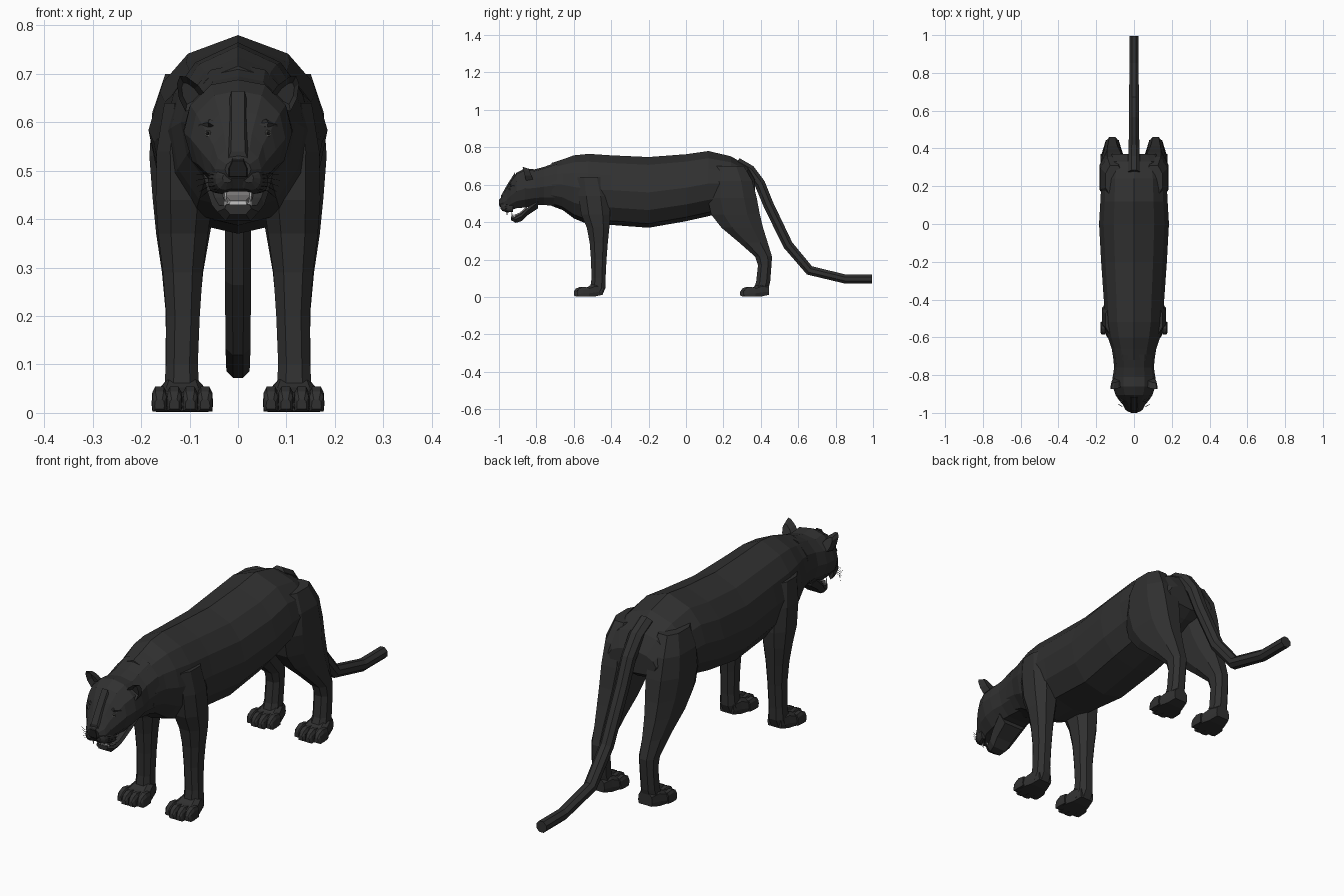
import bpy, bmesh, math
from mathutils import Vector


def material(name, r, g, b):
    m = bpy.data.materials.new(name)
    m.diffuse_color = (r, g, b, 1)
    return m


FUR = material("black fur", 0.030, 0.030, 0.030)
DARK = material("nose black", 0.012, 0.012, 0.012)
TEETH = material("tooth grey", 0.55, 0.55, 0.55)
MOUTH = material("tongue grey", 0.20, 0.19, 0.19)
EYE = material("eye grey", 0.12, 0.12, 0.11)


def loft(name, rings, mat):
    """Skin a list of equal rings of points and cap both ends."""
    bm = bmesh.new()
    loops = [[bm.verts.new(p) for p in ring] for ring in rings]
    n = len(loops[0])
    for a, b in zip(loops, loops[1:]):
        for i in range(n):
            j = (i + 1) % n
            bm.faces.new((a[i], a[j], b[j], b[i]))
    bm.faces.new(loops[0])
    bm.faces.new(loops[-1])
    bmesh.ops.recalc_face_normals(bm, faces=bm.faces)
    me = bpy.data.meshes.new(name)
    bm.to_mesh(me)
    bm.free()
    me.materials.append(mat)
    ob = bpy.data.objects.new(name, me)
    bpy.context.collection.objects.link(ob)
    return ob


def section(half, y, top, bottom, w, x=0):
    """Upright ring at y from half a profile of (x fraction, z fraction)."""
    full = half + [(-a, b) for a, b in reversed(half) if a > 0]
    return [(x + a * w, y, bottom + b * (top - bottom)) for a, b in full]


def oct_ring(x0, x1, y0, y1, z, tilt=0):
    """Level bevelled ring filling a box in x and y; tilt lifts its back."""
    cx, cy, rx, ry = (x0 + x1) / 2, (y0 + y1) / 2, (x1 - x0) / 2, (y1 - y0) / 2
    k = 0.48
    pts = [(1, -k), (1, k), (k, 1), (-k, 1), (-1, k), (-1, -k), (-k, -1), (k, -1)]
    return [(cx + a * rx, cy + b * ry, z + tilt * b) for a, b in pts]


def mirrored(s, rings):
    return [[(s * p[0], p[1], p[2]) for p in r] for r in rings]


def tube(name, path, radii, sides, mat):
    """Tube along a path, with sections square to it."""
    rings = []
    pts = [Vector(p) for p in path]
    for i, p in enumerate(pts):
        d = (pts[min(i + 1, len(pts) - 1)] - pts[max(i - 1, 0)]).normalized()
        u = d.cross(Vector((1, 0, 0)) if abs(d.x) < 0.9 else Vector((0, 0, 1))).normalized()
        v = d.cross(u)
        rings.append([p + radii[i] * (math.cos(t) * u + math.sin(t) * v)
                      for t in [2 * math.pi * (k + 0.5) / sides for k in range(sides)]])
    return loft(name, rings, mat)


# torso with neck base
TORSO = [(0, 1), (.58, .89), (.87, .72), (1, .5), (.9, .25), (.58, .06), (0, 0)]
loft("torso", [section(TORSO, *r) for r in [
    (-.72, .716, .487, .108), (-.66, .735, .465, .118), (-.60, .757, .42, .138),
    (-.52, .765, .387, .153), (-.40, .757, .385, .160), (-.20, .748, .370, .174),
    (0, .763, .405, .185), (.12, .78, .432, .178), (.24, .752, .46, .172),
    (.33, .70, .50, .155), (.37, .63, .53, .115)]], FUR)

# neck and skull, tapering to the muzzle
HEAD = [(0, 1), (.5, .95), (.88, .75), (1, .48), (.85, .2), (.5, 0)]
loft("head", [section(HEAD, *r) for r in [
    (-.69, .72, .485, .112), (-.76, .695, .492, .105), (-.81, .682, .490, .113),
    (-.86, .688, .478, .112), (-.905, .665, .475, .098), (-.935, .625, .465, .078),
    (-.958, .585, .457, .058), (-.978, .548, .462, .048), (-.996, .522, .485, .027)]], FUR)

# raised nose bridge and nose pad
BAR = [(.6, 1), (1, .5), (1, 0)]
loft("nose_bridge", [section(BAR, *r) for r in [
    (-.915, .665, .60, .022), (-.955, .602, .54, .022), (-.99, .540, .49, .024)]], FUR)
loft("nose", [section(BAR, *r) for r in [
    (-.98, .535, .485, .024), (-1.0, .520, .488, .018)]], DARK)

# lower jaw, tongue and teeth
JAW = [(.9, 1), (1, .6), (.6, 0)]
loft("lower_jaw", [section(JAW, *r) for r in [
    (-.79, .53, .475, .075), (-.85, .475, .435, .064), (-.88, .445, .405, .054),
    (-.91, .428, .396, .043), (-.935, .430, .410, .027)]], FUR)
loft("tongue", [section(JAW, *r) for r in [
    (-.85, .485, .46, .034), (-.89, .450, .43, .03), (-.918, .440, .42, .02)]], MOUTH)
loft("lower_teeth", [section(JAW, *r) for r in [
    (-.922, .440, .42, .022), (-.932, .438, .42, .018)]], TEETH)
for s, side in ((-1, "left"), (1, "right")):
    tube(side + "_upper_fang", [(s * .027, -.96, .475), (s * .025, -.957, .435)],
         [.007, .001], 5, TEETH)
    tube(side + "_lower_fang", [(s * .024, -.925, .42), (s * .026, -.933, .455)],
         [.006, .001], 5, TEETH)

    # cheeks of the muzzle
    loft(side + "_muzzle_pad", mirrored(s, [section(TORSO, *r) for r in [
        (-.925, .515, .455, .012, .05), (-.955, .515, .452, .023, .034),
        (-.982, .508, .460, .022, .025), (-.993, .495, .475, .010, .022)]]), FUR)

    # eyes set in the slope of the face
    tube(side + "_eye", [(s * .055, -.925, .576), (s * .063, -.944, .577)],
         [.012, .006], 8, EYE)
    tube(side + "_pupil", [(s * .0625, -.943, .577), (s * .064, -.947, .577)],
         [.0045, .003], 6, DARK)
    tube(side + "_brow", [(s * .035, -.938, .59), (s * .058, -.934, .598),
                          (s * .08, -.915, .592)], [.006, .009, .004], 5, FUR)

    # rounded cupped ears
    outline = [(.066, .655), (.082, .676), (.106, .694), (.120, .696),
               (.126, .680), (.122, .650), (.108, .622), (.088, .632)]
    front = [(s * x, -.855 - .25 * (z - .62), z) for x, z in outline]
    hollow = [(s * (.102 + .6 * (x - .102)), -.836 - .15 * (z - .62),
               .66 + .6 * (z - .66)) for x, z in outline]
    back = [(s * (.098 + .75 * (x - .098)), -.818 - .30 * (z - .62),
             .65 + .75 * (z - .65)) for x, z in outline]
    loft(side + "_ear", [hollow, front, back], FUR)

    # whiskers
    for k in range(5):
        z = .488 - .006 * k
        tube(f"{side}_whisker_{k + 1}", [
            (s * .035, -.97, z), (s * .062, -.968, z + .006 - .003 * k),
            (s * (.090 - .003 * k), -.95, z + .004 - .006 * k)],
            [.001, .0008, .0004], 3, DARK)

    # front leg: shoulder down to ankle (z, y0, y1, x0, x1)
    loft(side + "_front_leg", mirrored(s, [
        oct_ring(x0, x1, y0, y1, z) for z, y0, y1, x0, x1 in [
            (.64, -.58, -.44, .07, .152), (.54, -.575, -.415, .06, .168),
            (.44, -.56, -.405, .052, .170), (.37, -.530, -.410, .062, .165),
            (.29, -.515, -.418, .073, .155), (.20, -.508, -.425, .079, .148),
            (.10, -.505, -.430, .083, .149), (.05, -.512, -.430, .080, .152),
            (.015, -.53, -.445, .075, .155)]]), FUR)

    # hind leg: haunch, thigh, hock and ankle
    loft(side + "_hind_leg", mirrored(s, [
        oct_ring(x0, x1, y0, y1, z, t) for z, y0, y1, x0, x1, t in [
            (.70, .15, .31, .06, .150, 0), (.62, .125, .355, .04, .177, 0),
            (.53, .115, .378, .03, .183, 0), (.44, .135, .395, .045, .176, 0),
            (.37, .190, .412, .058, .169, 0), (.29, .285, .437, .072, .157, 0),
            (.215, .370, .460, .079, .150, 0), (.17, .385, .457, .082, .149, 0),
            (.08, .375, .450, .083, .150, 0), (.04, .36, .44, .079, .153, 0),
            (.012, .35, .42, .076, .155, 0)]]), FUR)

    # paws with four toes each
    PAW = [(.55, 1), (.92, .75), (1, .3), (.9, 0)]
    for leg, y in (("front", -.6), ("hind", .29)):
        loft(f"{side}_{leg}_paw", [section(PAW, y + d, t, b, w, s * .115) for d, t, b, w in [
            (.03, .042, .004, .054), (.07, .052, .002, .060),
            (.115, .075, .003, .046), (.155, .065, .012, .034)]], FUR)
        for k, (dx, dy) in enumerate([(-.047, .016), (-.0165, 0), (.0165, 0), (.047, .016)]):
            loft(f"{side}_{leg}_toe_{k + 1}", [
                section(PAW, y + dy + d, t, b, w, s * .115 + dx) for d, t, b, w in [
                    (0, .028, .008, .010), (.010, .044, .003, .0155),
                    (.032, .054, .003, .0165), (.065, .050, .004, .014)]], FUR)

# tail hanging down and trailing back
tube("tail", [(0, .27, .715), (0, .34, .675), (0, .395, .605), (0, .44, .495),
              (0, .545, .278), (0, .66, .142), (0, .85, .096), (0, .995, .096)],
     [.034, .034, .031, .030, .029, .028, .026, .026], 8, FUR)
